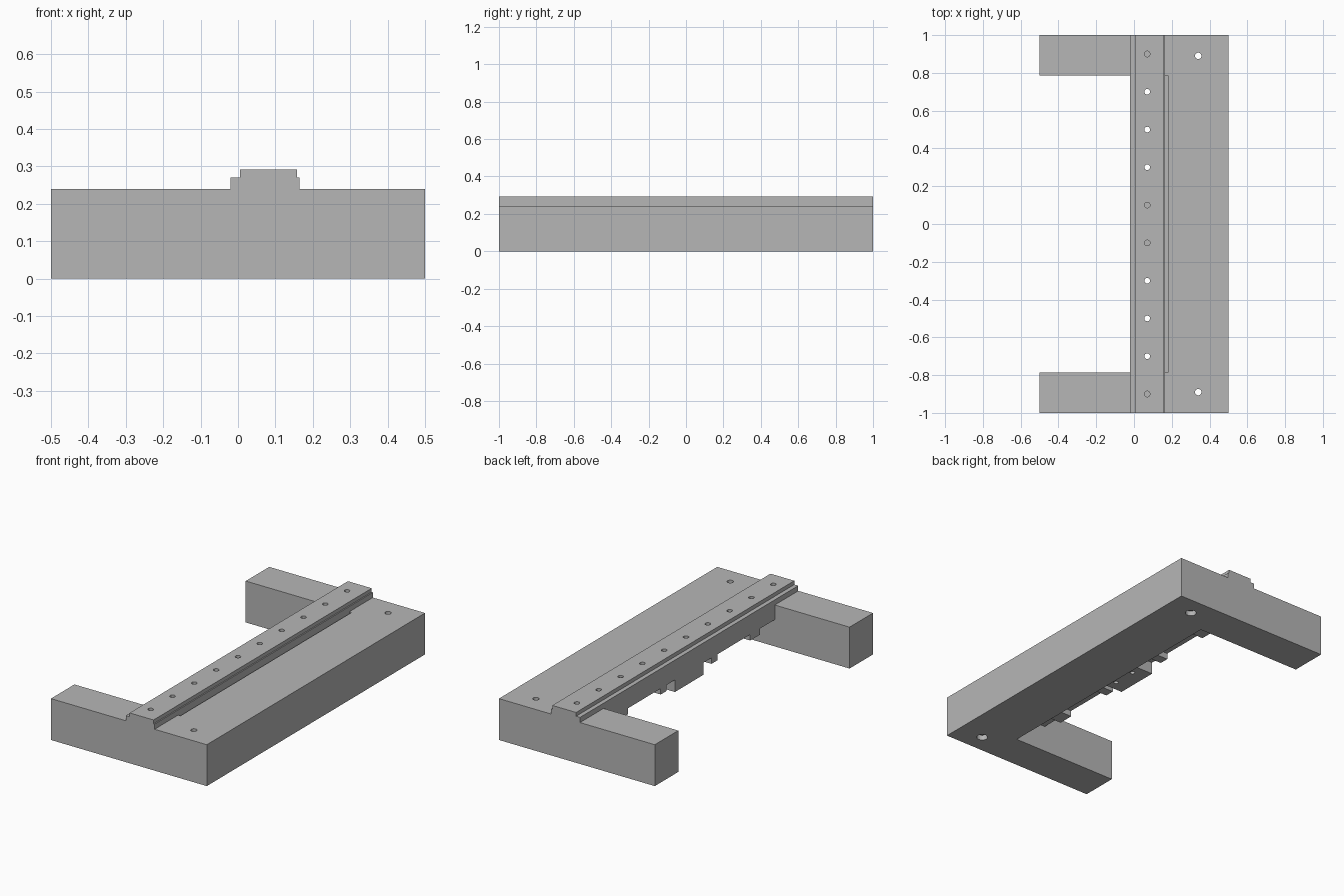
import bpy, bmesh, math
from mathutils import Matrix, Vector

cube = bpy.data.objects.get("Cube")
if cube:
    bpy.data.objects.remove(cube, do_unlink=True)

grey = bpy.data.materials.new("machined_grey")
grey.use_nodes = True
colour = (0.47, 0.47, 0.47, 1)
grey.diffuse_color = colour
grey.node_tree.nodes["Principled BSDF"].inputs["Base Color"].default_value = colour


def finish(name, bm, material=grey):
    bmesh.ops.recalc_face_normals(bm, faces=bm.faces)
    mesh = bpy.data.meshes.new(name)
    bm.to_mesh(mesh)
    bm.free()
    if material:
        mesh.materials.append(material)
    obj = bpy.data.objects.new(name, mesh)
    bpy.context.collection.objects.link(obj)
    return obj


def prism(name, points, direction):
    """Extrude a flat outline along a direction."""
    bm = bmesh.new()
    face = bm.faces.new([bm.verts.new(p) for p in points])
    out = bmesh.ops.extrude_face_region(bm, geom=[face])
    verts = [v for v in out["geom"] if isinstance(v, bmesh.types.BMVert)]
    bmesh.ops.translate(bm, verts=verts, vec=Vector(direction))
    return finish(name, bm)


def drills(name, holes):
    """Cutter made of upright cylinders: x, y, radius, bottom, top."""
    bm = bmesh.new()
    for x, y, r, low, high in holes:
        bmesh.ops.create_cone(bm, cap_ends=True, segments=24, radius1=r, radius2=r,
                              depth=high - low,
                              matrix=Matrix.Translation((x, y, (low + high) / 2)))
    obj = finish(name, bm, None)
    obj.hide_render = True
    obj.hide_viewport = True
    obj.display_type = "WIRE"
    return obj


def cut(obj, cutter):
    mod = obj.modifiers.new("drilled holes", "BOOLEAN")
    mod.operation = "DIFFERENCE"
    mod.solver = "EXACT"
    mod.object = cutter


# Main dimensions
WALL, ARM, DECK, RAIL_X = 0.18, 0.785, 0.24, 0.07
BAR_L, BAR_R = -0.02, 0.165

# U-shaped base block
half = [(0.5, 1), (-0.5, 1), (-0.5, ARM), (WALL, ARM)]
outline = half + [(x, -y) for x, y in reversed(half)]
base = prism("base_block", [(x, y, 0) for x, y in outline], (0, 0, DECK))

# Mounting holes with counterbores underneath
ends = (-0.89, 0.89)
cut(base, drills("mounting_hole_cutter", [(0.34, y, 0.017, -0.1, 0.4) for y in ends]))
cut(base, drills("counterbore_cutter", [(0.34, y, 0.03, -0.1, 0.03) for y in ends]))

# Stepped rail across the top
profile = [(BAR_L, DECK), (BAR_L, 0.27), (0.005, 0.27), (0.005, 0.292),
           (0.158, 0.292), (0.158, 0.27), (BAR_R, 0.27), (BAR_R, DECK)]
rail = prism("top_rail", [(x, -1, z) for x, z in profile], (0, 2, 0))

# Hanging body between the arms, with stepped feet along its underside
side = [(ARM, DECK), (ARM, 0.155), (0.65, 0.155), (0.65, 0.12), (0.56, 0.12),
        (0.56, 0.155), (0.26, 0.155), (0.26, 0.12), (0.205, 0.12), (0.205, 0.155),
        (0.13, 0.155), (0.13, 0.085)]
contour = side + [(-y, z) for y, z in reversed(side)]
body = prism("hanging_body", [(BAR_L, y, z) for y, z in contour], (BAR_R - BAR_L, 0, 0))

# Floor of the narrow slot beside the rail
prism("slot_floor", [(BAR_R, y, z) for y, z in
                     ((-ARM, 0.155), (ARM, 0.155), (ARM, 0.2), (-ARM, 0.2))],
      (WALL - BAR_R, 0, 0))

# Row of rail holes: the middle pair is blind, the end pair stops at the block
rows = [-0.9 + 0.2 * i for i in range(10)]
row_cutter = drills("rail_hole_cutter",
                    [(RAIL_X, y, 0.015, 0.17 if abs(y) < 0.2 else 0.05, 0.4) for y in rows])
cut(rail, row_cutter)
cut(body, row_cutter)

# Two small holes in the underside of the central foot
cut(body, drills("foot_hole_cutter", [(RAIL_X, y, 0.013, 0.0, 0.14) for y in (-0.07, 0.07)]))
